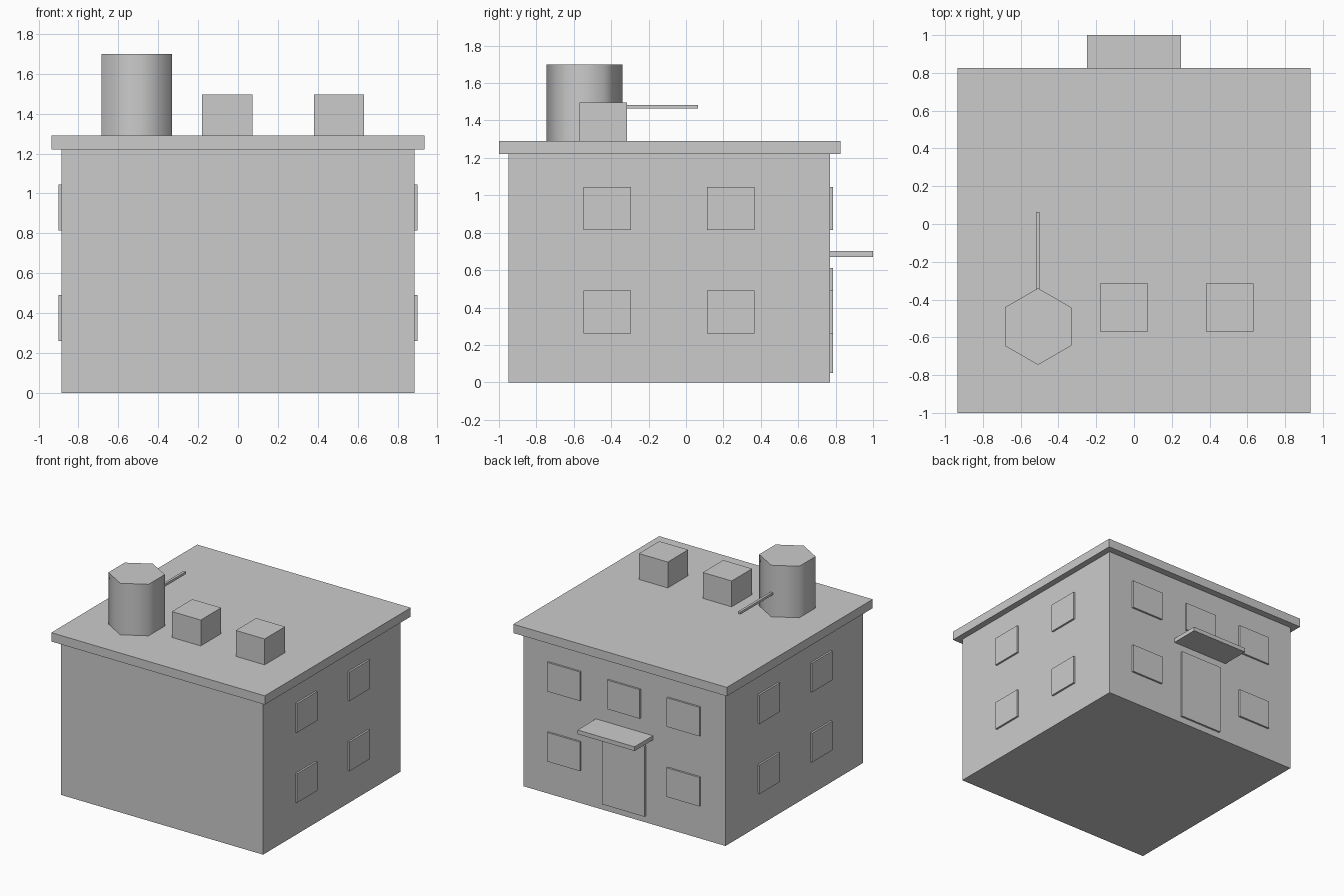
import bpy
import math

cube = bpy.data.objects.get("Cube")
if cube:
    bpy.data.objects.remove(cube, do_unlink=True)

# One plain grey for the whole building
GREY = (0.6, 0.6, 0.6, 1.0)
grey = bpy.data.materials.new("plain grey")
grey.use_nodes = True
grey.diffuse_color = GREY
grey.node_tree.nodes["Principled BSDF"].inputs["Base Color"].default_value = GREY


def box(name, x, y, z):
    """Box spanning the given (low, high) range on each axis."""
    spans = (x, y, z)
    bpy.ops.mesh.primitive_cube_add(size=1, location=[(a + b) / 2 for a, b in spans])
    obj = bpy.context.object
    obj.name = name
    obj.scale = [b - a for a, b in spans]
    bpy.ops.object.transform_apply(location=False, rotation=False, scale=True)
    obj.data.materials.append(grey)
    return obj


# Main block and overhanging roof slab
WALL_X, WALL_BACK, ROOF_TOP = 0.885, 0.77, 1.29
box("walls", (-WALL_X, WALL_X), (-0.95, WALL_BACK), (0, 1.22))
box("roof_slab", (-0.935, 0.935), (-1, 0.825), (1.22, ROOF_TOP))

# Raised window panes, two floors
FLOORS = {"lower": (0.26, 0.49), "upper": (0.815, 1.045)}
PANE = 0.015
for floor, z in FLOORS.items():
    for side, sign in (("left", 1), ("right", -1)):
        x = sorted((sign * (WALL_X - PANE), sign * (WALL_X + PANE)))
        for place, y in (("front", -0.42), ("back", 0.238)):
            box(f"{floor}_{side}_window_{place}", x, (y - 0.127, y + 0.127), z)
    for place, cx in (("left", 0.523), ("middle", 0), ("right", -0.523)):
        if floor == "lower" and place == "middle":
            continue  # the door takes this bay
        box(f"{floor}_back_window_{place}", (cx - 0.143, cx + 0.143),
            (WALL_BACK - PANE, WALL_BACK + PANE), z)

# Entrance door and its canopy
box("door", (-0.187, 0.187), (WALL_BACK - PANE, WALL_BACK + PANE), (0.05, 0.61))
box("door_canopy", (-0.25, 0.25), (WALL_BACK - PANE, 1.0), (0.67, 0.703))

# Rooftop units
for name, x in (("middle", -0.18), ("left", 0.38)):
    box(f"rooftop_unit_{name}", (x, x + 0.253), (-0.57, -0.315), (ROOF_TOP, 1.495))

# Six-sided water tank with smooth sides, and its outlet pipe
bpy.ops.mesh.primitive_cylinder_add(vertices=6, radius=0.203, depth=0.41,
                                    location=(-0.508, -0.543, ROOF_TOP + 0.203))
tank = bpy.context.object
tank.name = "water_tank"
tank.data.materials.append(grey)
bpy.ops.object.shade_smooth_by_angle(angle=math.radians(75))
box("tank_pipe", (-0.52, -0.5), (-0.45, 0.063), (1.465, 1.484))
